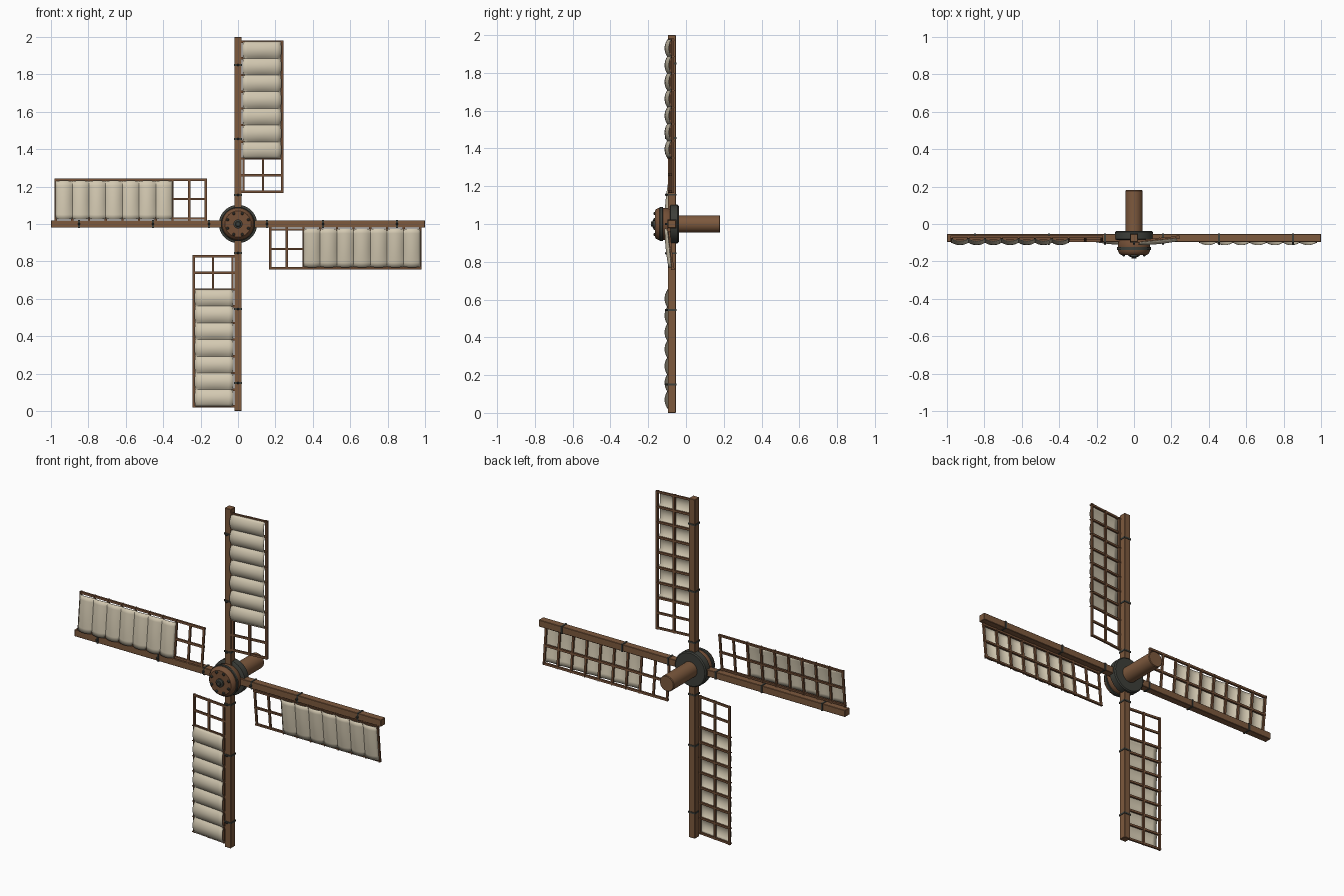
import bpy, bmesh, math
from mathutils import Matrix, Vector

if "Cube" in bpy.data.objects:
    bpy.data.objects.remove(bpy.data.objects["Cube"])

def mat(name, rgb):
    m = bpy.data.materials.new(name)
    m.diffuse_color = (*rgb, 1)
    m.use_nodes = True
    m.node_tree.nodes["Principled BSDF"].inputs["Base Color"].default_value = m.diffuse_color
    return m

WOOD = mat("spar wood", (0.205, 0.100, 0.047))
FRAME = mat("frame wood", (0.175, 0.080, 0.038))
METAL = mat("dark iron", (0.047, 0.050, 0.042))
CANVAS = mat("canvas", (0.65, 0.58, 0.44))
HUB = Vector((0, 0, 1))

def finish(name, bm, material, turn=0, angle=35):
    """Turn the part about the hub axis by quarter turns and make it an object."""
    bm.transform(Matrix.Translation(HUB) @ Matrix.Rotation(turn * math.pi / 2, 4, 'Y'))
    me = bpy.data.meshes.new(name)
    bm.to_mesh(me)
    bm.free()
    me.materials.append(material)
    for p in me.polygons:
        p.use_smooth = True
    me.set_sharp_from_angle(angle=math.radians(angle))
    ob = bpy.data.objects.new(name, me)
    bpy.context.collection.objects.link(ob)
    return ob

def box(bm, x, y, z):
    """Box from (min, max) ranges."""
    c = [(a + b) / 2 for a, b in (x, y, z)]
    s = [b - a for a, b in (x, y, z)]
    bmesh.ops.create_cube(bm, size=1, matrix=Matrix.Translation(c) @ Matrix.Diagonal((*s, 1)))

def lathe(bm, profile, steps=32, centre=(0, 0)):
    """Closed turning about the y axis from (radius, y) points."""
    rings = []
    for r, y in profile:
        rings.append([bm.verts.new((centre[0] + r * math.cos(2 * math.pi * i / steps), y,
                                    centre[1] + r * math.sin(2 * math.pi * i / steps)))
                      for i in range(steps)])
    for a, b in zip(rings, rings[1:]):
        for i in range(steps):
            j = (i + 1) % steps
            bm.faces.new((a[i], a[j], b[j], b[i]))
    bm.faces.new(rings[0])
    bm.faces.new(rings[-1])
    bmesh.ops.recalc_face_normals(bm, faces=bm.faces)

# --- shaft and hub ---
bm = bmesh.new()
lathe(bm, [(0.046, -0.05), (0.046, 0.177), (0.043, 0.181)])
finish("shaft", bm, WOOD)

bm = bmesh.new()
lathe(bm, [(0.096, -0.085), (0.102, -0.081), (0.102, -0.044), (0.096, -0.038)], 40)
finish("hub_back_plate", bm, METAL)

bm = bmesh.new()
lathe(bm, [(0.078, -0.08), (0.086, -0.10), (0.086, -0.145), (0.078, -0.158), (0.07, -0.165)], 40)
finish("hub_barrel", bm, FRAME)

bm = bmesh.new()
lathe(bm, [(0.088, -0.122), (0.091, -0.124), (0.091, -0.138), (0.088, -0.140)], 40)
finish("hub_band", bm, METAL)

bm = bmesh.new()
lathe(bm, [(0.024, -0.16), (0.024, -0.174), (0.014, -0.178), (0.012, -0.184)], 20)
finish("hub_cap", bm, METAL)

bm = bmesh.new()
for i in range(8):
    a = math.pi * (i + 0.5) / 4
    lathe(bm, [(0.008, -0.158), (0.008, -0.169), (0.004, -0.173)], 8,
          (0.06 * math.cos(a), 0.06 * math.sin(a)))
finish("hub_bolts", bm, METAL)

# --- sails ---
X0, X1 = 0.03, 0.236          # inner and outer rail
R0, R1, ROWS = 0.172, 0.975, 9
STEP = (R1 - R0) / ROWS
T = 0.006                     # half thickness of frame bars

def tilt(bm):
    """Lean the sail back towards its outer edge."""
    for v in bm.verts:
        v.co.y += -0.091 + 0.1 * (v.co.x - 0.02)

for k, side in enumerate(("top", "right", "bottom", "left")):
    # main spar
    bm = bmesh.new()
    box(bm, (-0.02, 0.02), (-0.096, -0.054), (0.02, 1.0))
    bmesh.ops.bevel(bm, geom=bm.edges[:], offset=0.002, segments=1, affect='EDGES')
    finish(side + "_spar", bm, WOOD, k)

    # iron straps with a bolt in front
    bm = bmesh.new()
    for r in (0.155, 0.455, 0.85):
        box(bm, (-0.0225, 0.0225), (-0.099, -0.0515), (r - 0.005, r + 0.005))
        lathe(bm, [(0.006, -0.098), (0.006, -0.108), (0.003, -0.112)], 8, (0, r))
    finish(side + "_straps", bm, METAL, k)

    # lattice of rails and crossbars
    bm = bmesh.new()
    for x in (X0, (X0 + X1) / 2, X1):
        box(bm, (x - T, x + T), (-T, T), (R0 - 0.007, R1 + 0.007))
    for i in range(ROWS + 1):
        r = R0 + i * STEP
        box(bm, (0.015, X1 + 0.004), (-T + 0.001, T - 0.001), (r - T, r + T))
    tilt(bm)
    finish(side + "_lattice", bm, FRAME, k)

    # billowing canvas over the outer seven rows
    bm = bmesh.new()
    nu, nv, first = 8, 8, 2
    grid = []
    for j in range((ROWS - first) * nv + 1):
        b = abs(math.sin(math.pi * j / nv))
        row = []
        for i in range(nu + 1):
            u = i / nu
            x = 0.024 + u * 0.208 + 0.003 * (1 - b) * (1 - 2 * u)
            bulge = 0.018 * b ** 0.8 * (0.75 + 0.25 * math.sin(math.pi * u))
            row.append(bm.verts.new((x, -T - 0.002 - bulge, R0 + (first + j / nv) * STEP)))
        grid.append(row)
    for a, b in zip(grid, grid[1:]):
        for i in range(nu):
            bm.faces.new((a[i], a[i + 1], b[i + 1], b[i]))
    tilt(bm)
    cloth = finish(side + "_canvas", bm, CANVAS, k, 50)
    solid = cloth.modifiers.new("thickness", 'SOLIDIFY')
    solid.thickness = 0.003
    solid.offset = 0

    # cord ties at each seam along both canvas edges
    bm = bmesh.new()
    for i in range(2, ROWS + 1):
        r = R0 + i * STEP
        for x in (X0, X1):
            box(bm, (x - 0.0075, x + 0.0075), (-0.0105, 0.0075), (r - 0.0025, r + 0.0025))
    tilt(bm)
    finish(side + "_ties", bm, FRAME, k)
